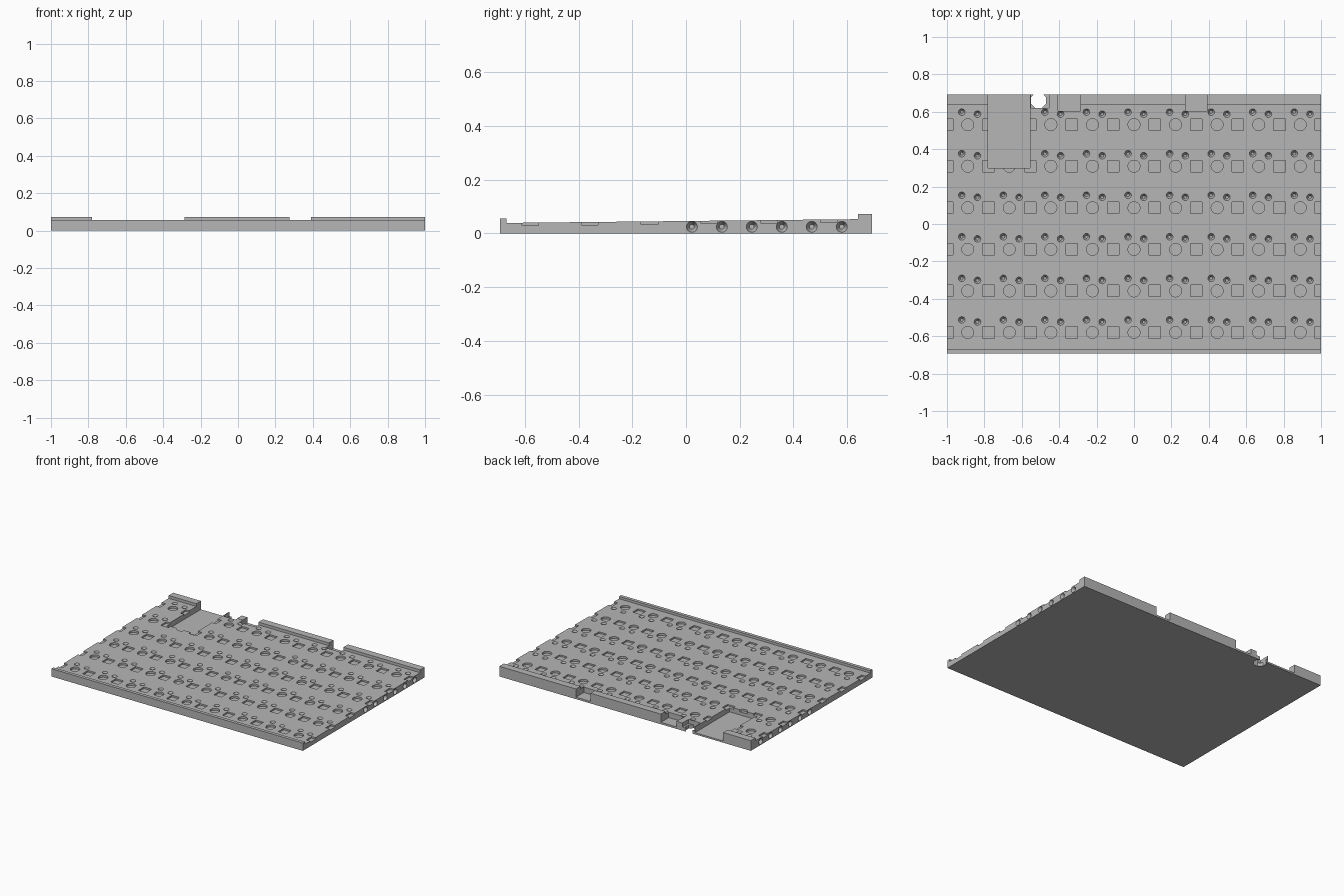
import bpy, bmesh, math
from mathutils import Matrix

if "Cube" in bpy.data.objects:
    bpy.data.objects.remove(bpy.data.objects["Cube"])

grey = bpy.data.materials.new("grey plastic")
grey.diffuse_color = (0.47, 0.47, 0.47, 1)
grey.use_nodes = True
grey.node_tree.nodes["Principled BSDF"].inputs["Base Color"].default_value = grey.diffuse_color

PITCH = 2 / 9
SLOPE = 0.014 / 1.308


def plate_z(y):
    return 0.039 + (y + 0.668) * SLOPE


def box(bm, x0, x1, y0, y1, z0, z1):
    m = Matrix.Translation(((x0 + x1) / 2, (y0 + y1) / 2, (z0 + z1) / 2))
    m = m @ Matrix.Diagonal((x1 - x0, y1 - y0, z1 - z0, 1))
    bmesh.ops.create_cube(bm, size=1, matrix=m)


def cone(bm, r_bottom, r_top, matrix, depth, sides):
    bmesh.ops.create_cone(bm, cap_ends=True, segments=sides, radius1=r_bottom,
                          radius2=r_top, depth=depth, matrix=matrix)


def make(name, bm):
    bmesh.ops.recalc_face_normals(bm, faces=bm.faces)
    me = bpy.data.meshes.new(name)
    bm.to_mesh(me)
    bm.free()
    ob = bpy.data.objects.new(name, me)
    bpy.context.collection.objects.link(ob)
    me.materials.append(grey)
    return ob


def cut(target, name, bm):
    cutter = make(name, bm)
    mod = target.modifiers.new(name, 'BOOLEAN')
    mod.operation, mod.solver, mod.object = 'DIFFERENCE', 'EXACT', cutter
    bpy.context.view_layer.objects.active = target
    bpy.ops.object.modifier_apply(modifier=mod.name)
    bpy.data.objects.remove(cutter)


# Sloped tray with front lip and taller back rail, extruded along x
profile = [(-0.692, 0), (-0.692, 0.056), (-0.668, 0.056), (-0.668, plate_z(-0.668)),
           (0.64, plate_z(0.64)), (0.64, 0.073), (0.692, 0.073), (0.692, 0)]
bm = bmesh.new()
face = bm.faces.new([bm.verts.new((-1, y, z)) for y, z in profile])
ext = bmesh.ops.extrude_face_region(bm, geom=[face])
bmesh.ops.translate(bm, vec=(2, 0, 0),
                    verts=[v for v in ext["geom"] if isinstance(v, bmesh.types.BMVert)])
tray = make("keyboard_tray", bm)

# Switch pockets: round post hole, two conical pin holes, square clip pockets between
bm = bmesh.new()
for row in range(6):
    y = -0.58 + row * PITCH
    z = plate_z(y)
    for col in range(9):
        x = (col - 4) * PITCH
        cone(bm, 0.032, 0.032, Matrix.Translation((x, y, z - 0.014 + 0.03)), 0.06, 20)
        for dx, dy in ((-0.032, 0.067), (0.052, 0.056)):
            zt = plate_z(y + dy)
            cone(bm, 0.008, 0.0185, Matrix.Translation((x + dx, y + dy, zt - 0.0095)), 0.021, 16)
    for col in range(10):
        x = (col - 4.5) * PITCH
        box(bm, x - 0.031, x + 0.031, y - 0.031, y + 0.031, z - 0.011, 0.1)
cut(tray, "switch_pockets", bm)

# Controller bay and connector notches through the back rail
bm = bmesh.new()
box(bm, -0.78, -0.556, 0.30, 0.8, 0.012, 0.2)
for x0, x1 in ((-0.41, -0.285), (0.275, 0.39)):
    box(bm, x0, x1, 0.603, 0.8, 0.014, 0.2)
box(bm, -0.552, -0.455, 0.62, 0.8, 0.025, 0.2)
cut(tray, "back_notches", bm)

# Lowered rail beside the bay
bm = bmesh.new()
box(bm, -0.60, -0.35, 0.635, 0.8, 0.0545, 0.2)
cut(tray, "rail_lowering", bm)

# Octagonal cable hole
bm = bmesh.new()
cone(bm, 0.044, 0.044, Matrix.Translation((-0.511, 0.66, 0))
     @ Matrix.Rotation(math.pi / 8, 4, 'Z'), 0.4, 8)
cut(tray, "cable_hole", bm)

# Conical joining holes on both side faces
bm = bmesh.new()
for side in (-1, 1):
    for i in range(6):
        m = Matrix.Translation((side * 0.986, 0.022 + i * 0.1115, 0.0245))
        m = m @ Matrix.Rotation(side * math.pi / 2, 4, 'Y')
        cone(bm, 0.009, 0.021, m, 0.03, 16)
cut(tray, "joining_holes", bm)

bpy.ops.object.select_all(action='DESELECT')
tray.select_set(True)
bpy.context.view_layer.objects.active = tray
bpy.ops.object.shade_smooth_by_angle(angle=math.radians(30))
